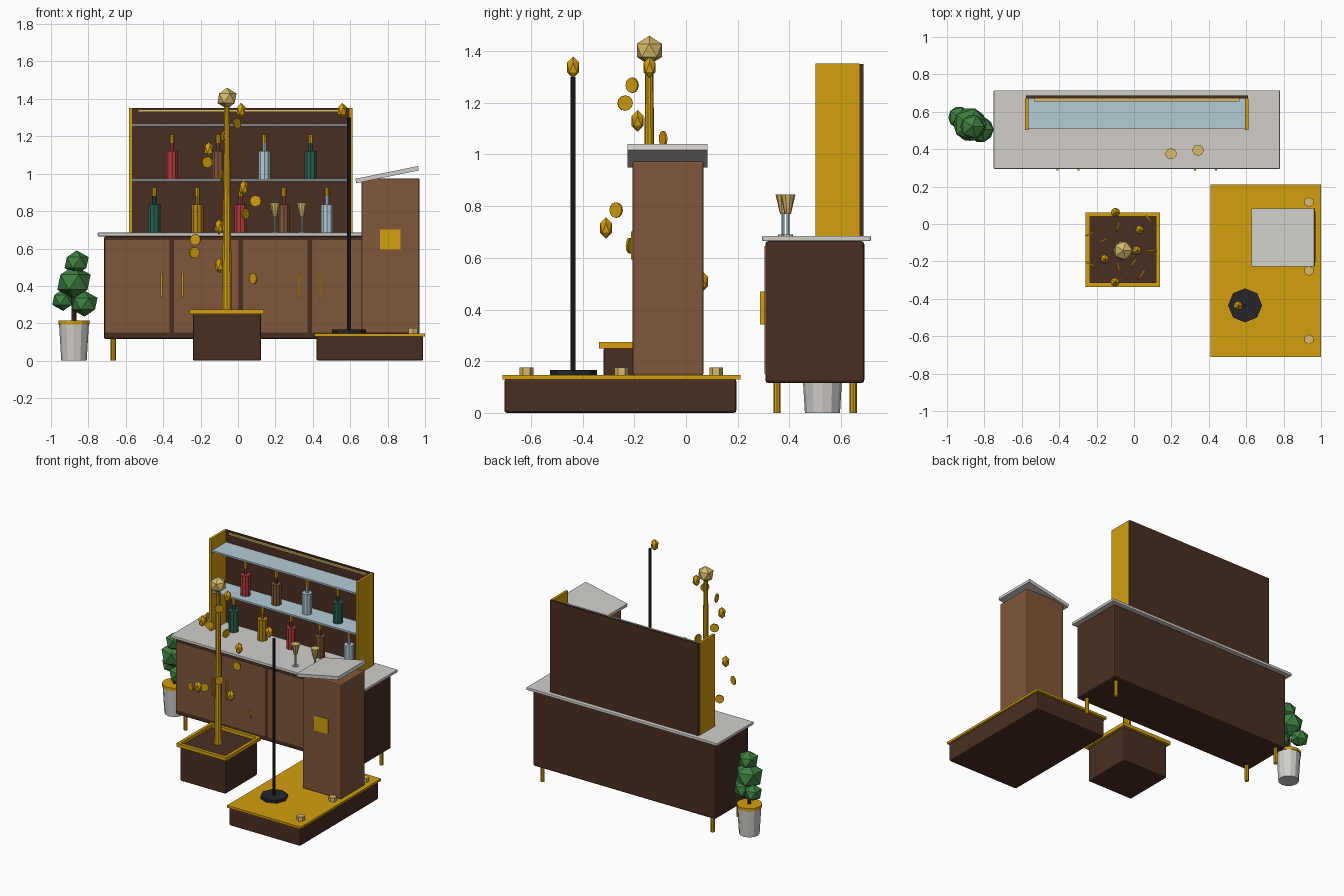
import bpy
from math import cos, sin, pi, radians

if "Cube" in bpy.data.objects:
    bpy.data.objects.remove(bpy.data.objects["Cube"])


def material(name, hexcode):
    rgb = [int(hexcode[i:i + 2], 16) / 255 for i in (0, 2, 4)]
    m = bpy.data.materials.new(name)
    m.diffuse_color = [((c + 0.055) / 1.055) ** 2.4 for c in rgb] + [1]
    m.use_nodes = True
    m.node_tree.nodes["Principled BSDF"].inputs["Base Color"].default_value = m.diffuse_color
    return m


DARK = material("dark_wood", "4a2e22")
WOOD = material("warm_wood", "80563a")
GOLD = material("gold", "d4a010")
PALE = material("pale_gold", "d9bc6c")
STONE = material("stone", "d2cfca")
GLASS = material("glass", "b4ccd6")
BLACK = material("black_metal", "25252b")
RED = material("red_glass", "b03a3a")
GREEN = material("green_glass", "28604e")
AMBER = material("amber_glass", "b8860b")
LEAF = material("leaf", "3d8040")


def finish(name, mat):
    o = bpy.context.object
    o.name = name
    o.data.materials.append(mat)
    return o


def box(name, x, y, z, mat, bevel=0, rot=(0, 0, 0)):
    """Box from (min, max) ranges on each axis."""
    bpy.ops.mesh.primitive_cube_add(size=1, location=[sum(r) / 2 for r in (x, y, z)], rotation=rot)
    o = finish(name, mat)
    o.scale = [r[1] - r[0] for r in (x, y, z)]
    bpy.ops.object.transform_apply(location=False, rotation=False, scale=True)
    if bevel:
        b = o.modifiers.new("bevel", "BEVEL")
        b.width, b.segments = bevel, 2
    return o


def cone(name, x, y, z, r, mat, r2=None, n=12):
    """Upright cylinder or tapered cylinder between z[0] and z[1]."""
    bpy.ops.mesh.primitive_cone_add(vertices=n, radius1=r, radius2=r if r2 is None else r2,
                                    depth=z[1] - z[0], location=(x, y, sum(z) / 2))
    return finish(name, mat)


def gem(name, loc, r, mat, stretch=1):
    bpy.ops.mesh.primitive_ico_sphere_add(subdivisions=1, radius=r, location=loc)
    o = finish(name, mat)
    o.scale.z = stretch
    return o


# Bar cabinet: body, counter, doors, handles, legs
box("bar_body", (-0.717, 0.747), (0.307, 0.69), (0.115, 0.665), DARK, 0.012)
box("bar_counter", (-0.75, 0.78), (0.295, 0.715), (0.665, 0.685), STONE, 0.004)
for i in range(4):
    cx = 0.015 + (i - 1.5) * 0.368
    box(f"bar_door_{i}", (cx - 0.172, cx + 0.172), (0.304, 0.32), (0.15, 0.645), WOOD)
    hx = cx + (0.128 if i % 2 == 0 else -0.128)
    box(f"door_handle_{i}", (hx - 0.005, hx + 0.005), (0.287, 0.306), (0.343, 0.47), GOLD)
for x in (-0.667, 0.697):
    for y in (0.352, 0.647):
        cone("bar_leg", x, y, (0, 0.12), 0.014, GOLD, n=8)

# Back shelf: panel, sides, glass shelves, light strip
box("shelf_back", (-0.578, 0.61), (0.67, 0.686), (0.685, 1.35), DARK)
box("shelf_side_left", (-0.582, -0.564), (0.502, 0.672), (0.685, 1.352), GOLD)
box("shelf_side_right", (0.594, 0.612), (0.502, 0.672), (0.685, 1.352), GOLD)
for i, z in enumerate((0.966, 1.26)):
    box(f"glass_shelf_{i}", (-0.565, 0.595), (0.51, 0.675), (z - 0.006, z + 0.006), GLASS)
box("light_strip", (-0.535, 0.565), (0.655, 0.672), (1.33, 1.342), PALE)


# Bottles in two rows
def bottle(x, z, mat):
    y = 0.59
    cone("bottle_body", x, y, (z, z + 0.15), 0.034, mat, n=10)
    cone("bottle_neck", x, y, (z + 0.15, z + 0.2), 0.011, mat, n=8)
    cone("bottle_cap", x, y, (z + 0.195, z + 0.24), 0.013, GOLD, n=8)


for i, m in enumerate((GREEN, AMBER, RED, WOOD, GLASS)):
    bottle(-0.448 + i * 0.231, 0.685, m)
for i, m in enumerate((RED, WOOD, GLASS, GREEN)):
    bottle(-0.353 + i * 0.247, 0.97, m)

# Cocktail glasses
for x, y in ((0.198, 0.376), (0.342, 0.394)):
    cone("glass_foot", x, y, (0.685, 0.691), 0.02, GLASS, n=10)
    cone("glass_stem", x, y, (0.69, 0.772), 0.006, GLASS, n=8)
    cone("glass_bowl", x, y, (0.77, 0.846), 0.012, PALE, 0.03, n=10)

# Potted plant
px, py = -0.877, 0.528
cone("plant_pot", px, py, (0, 0.2), 0.068, STONE, 0.08)
cone("pot_rim", px, py, (0.195, 0.215), 0.084, GOLD)
cone("plant_trunk", px, py, (0.21, 0.37), 0.013, DARK, n=8)
for x, y, z, r in ((px, 0.532, 0.42, 0.1), (-0.82, 0.505, 0.305, 0.077),
                   (-0.935, 0.57, 0.325, 0.065), (-0.863, 0.52, 0.525, 0.072)):
    gem("foliage", (x, y, z), r, LEAF, 0.9)

# Trophy plinth with a raised gold frame
cx, cy = -0.059, -0.137
box("plinth", (cx - 0.182, cx + 0.182), (cy - 0.182, cy + 0.182), (0, 0.252), DARK, 0.008)
for s in (-1, 1):
    a, b = sorted((s * 0.177, s * 0.199))
    box("plinth_frame_x", (cx - 0.199, cx + 0.199), (cy + a, cy + b), (0.25, 0.275), GOLD)
    box("plinth_frame_y", (cx + a, cx + b), (cy - 0.177, cy + 0.177), (0.25, 0.275), GOLD)

# Tapered column with orb and a spiral of gems and coins
cone("column", cx, cy - 0.005, (0.25, 1.37), 0.028, GOLD, 0.015, n=10)
gem("column_orb", (cx, cy - 0.005, 1.403), 0.057, PALE)
for k in range(14):
    a, r, z = -0.9 * k, 0.075 + 0.011 * k, 1.337 - 0.069 * k
    p = (cx + r * cos(a), cy - 0.004 + r * sin(a), z)
    if k % 3 == 0:
        gem(f"spiral_gem_{k}", p, 0.027, GOLD, 1.55)
    else:
        bpy.ops.mesh.primitive_cylinder_add(vertices=12, radius=0.03, depth=0.008,
                                            location=p, rotation=(pi / 2, 0, -a))
        finish(f"spiral_coin_{k}", GOLD)

# Stage with edge lamps
box("stage_base", (0.42, 0.99), (-0.703, 0.195), (0, 0.132), DARK, 0.01)
box("stage_floor", (0.41, 1.0), (-0.711, 0.211), (0.13, 0.146), GOLD)
for i in range(3):
    cone(f"stage_lamp_{i}", 0.935, -0.617 + i * 0.367, (0.145, 0.176), 0.027, PALE, n=6)

# Lectern with a sloped top and plaque
box("lectern_body", (0.66, 0.971), (-0.207, 0.068), (0.145, 0.975), WOOD, 0.008)
box("lectern_top", (0.626, 0.968), (-0.226, 0.084), (0.983, 1.007), STONE, rot=(0, radians(-11.5), 0))
box("lectern_plaque", (0.76, 0.87), (-0.213, -0.2), (0.594, 0.702), GOLD)

# Microphone stand
cone("mic_base", 0.594, -0.435, (0.145, 0.166), 0.091, BLACK, n=8)
cone("mic_pole", 0.594, -0.437, (0.16, 1.3), 0.01, BLACK, n=8)
gem("mic_head", (0.557, -0.437, 1.337), 0.028, GOLD, 1.5)
